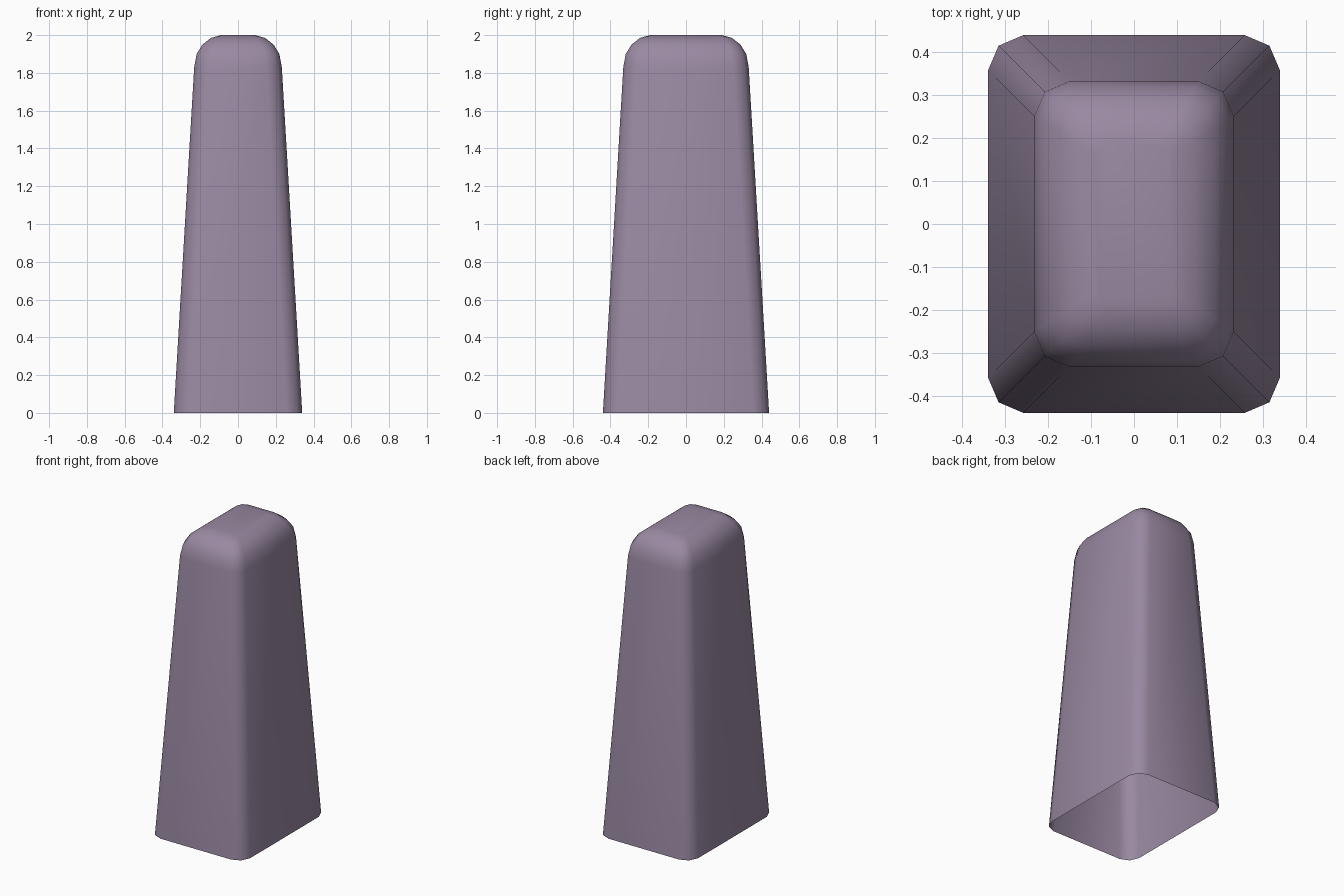
import bpy, bmesh

if "Cube" in bpy.data.objects:
    bpy.data.objects.remove(bpy.data.objects["Cube"])

mat = bpy.data.materials.new("dusty mauve")
mat.diffuse_color = (0.32, 0.25, 0.36, 1)
mat.use_nodes = True
mat.node_tree.nodes["Principled BSDF"].inputs["Base Color"].default_value = mat.diffuse_color

# (half width, height, corner cut): tapered walls, then a rounded crown
PROFILE = [(0.34, 0, 0.082), (0.232, 1.83, 0.081), (0.219, 1.90, 0.078),
           (0.188, 1.95, 0.066), (0.144, 1.985, 0.050), (0.09, 2.0, 0.03)]


def ring(bm, w, z, c):
    """Rounded rectangle, 0.1 deeper than wide, two segments per corner."""
    d = w + 0.1
    m = c * 0.3
    corner = [(w, d - c), (w - m, d - m), (w - c, d)]
    pts = (corner + [(-x, y) for x, y in reversed(corner)]
           + [(-x, -y) for x, y in corner] + [(x, -y) for x, y in reversed(corner)])
    return [bm.verts.new((x, y, z)) for x, y in pts]


# Open-bottomed shell
bm = bmesh.new()
rings = [ring(bm, *p) for p in PROFILE]
for a, b in zip(rings, rings[1:]):
    for i in range(len(a)):
        j = (i + 1) % len(a)
        bm.faces.new((a[i], a[j], b[j], b[i]))
bm.faces.new(rings[-1])
for f in bm.faces:
    f.smooth = True

me = bpy.data.meshes.new("tapered_post")
bm.to_mesh(me)
bm.free()
me.materials.append(mat)
bpy.context.collection.objects.link(bpy.data.objects.new("tapered_post", me))
